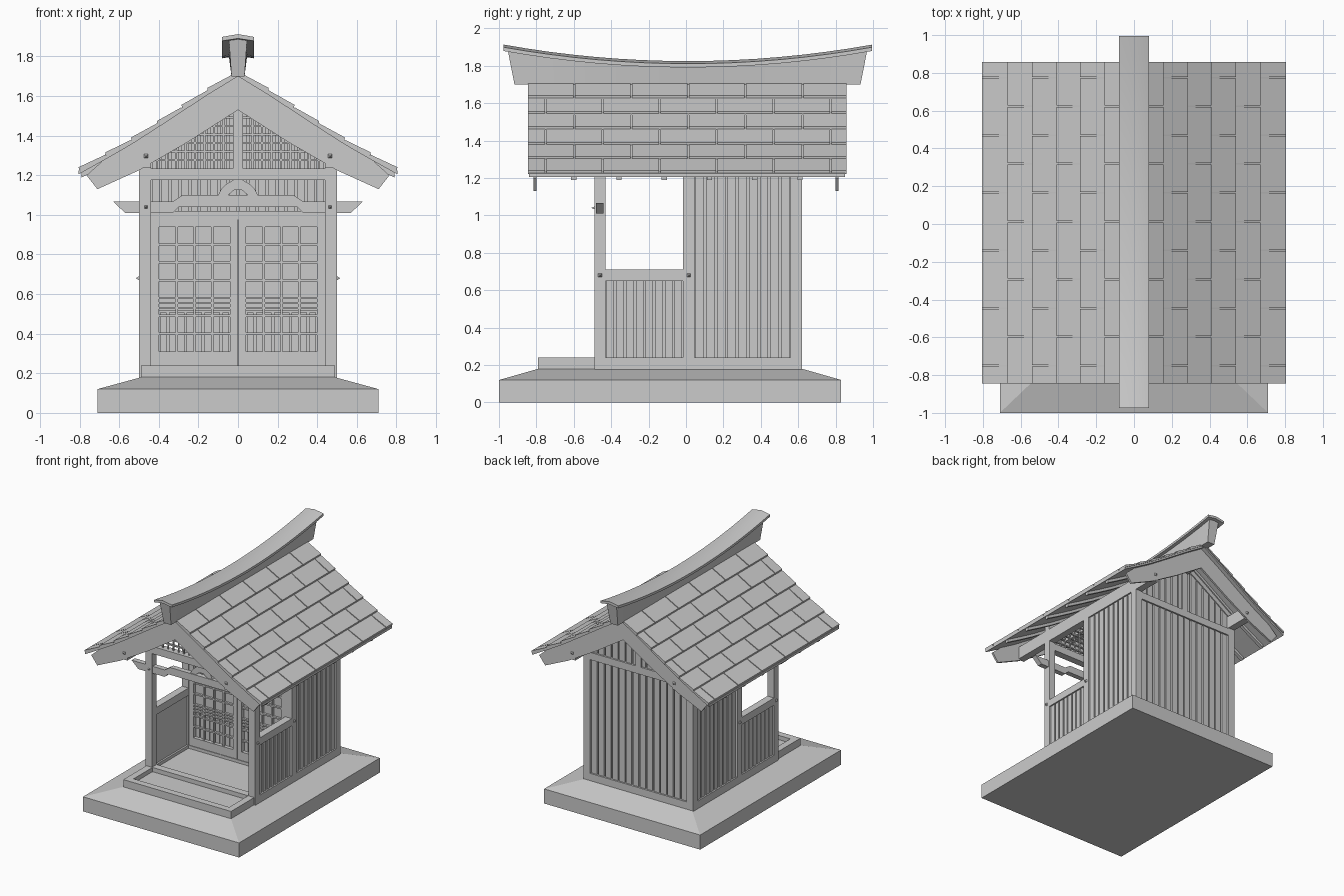
import bpy, bmesh

if "Cube" in bpy.data.objects:
    bpy.data.objects.remove(bpy.data.objects["Cube"])

# ---------- helpers ----------
class Part:
    """Collects solids into one mesh object; mirror=True repeats each at -x."""
    def __init__(self, name, mirror=False):
        self.name, self.mirror, self.bm = name, mirror, bmesh.new()

    def loft(self, rings):
        for s in ((1, -1) if self.mirror else (1,)):
            vs = [[self.bm.verts.new((s * x, y, z)) for x, y, z in r] for r in rings]
            n = len(rings[0])
            for a, b in zip(vs, vs[1:]):
                for i in range(n):
                    self.bm.faces.new((a[i], a[(i + 1) % n], b[(i + 1) % n], b[i]))
            self.bm.faces.new(vs[0])
            self.bm.faces.new(vs[-1])
        return self

    def prism(self, pts, y0, y1):          # (x, z) outline pushed along y
        return self.loft([[(x, y, z) for x, z in pts] for y in (y0, y1)])

    def box(self, x0, x1, y0, y1, z0, z1):
        return self.prism([(x0, z0), (x1, z0), (x1, z1), (x0, z1)], y0, y1)

    def done(self):
        bmesh.ops.recalc_face_normals(self.bm, faces=self.bm.faces)
        me = bpy.data.meshes.new(self.name)
        self.bm.to_mesh(me)
        self.bm.free()
        ob = bpy.data.objects.new(self.name, me)
        bpy.context.collection.objects.link(ob)
        return ob

ROOF = [(0, 1.72), (.155, 1.625), (.285, 1.54), (.41, 1.458), (.54, 1.375), (.67, 1.30), (.805, 1.225)]

def roof_z(x):
    x = abs(x)
    for (a, za), (b, zb) in zip(ROOF, ROOF[1:]):
        if x <= b:
            return za + (zb - za) * (x - a) / (b - a)
    return ROOF[-1][1]

def band(top, bottom, x1=.805):            # strip following the roof curve
    xs = [p[0] for p in ROOF if p[0] < x1] + [x1]
    return [(x, roof_z(x) - top) for x in xs] + [(x, roof_z(x) - bottom) for x in reversed(xs)]

def planks(a, b, n, gap=.012):             # even board spans between a and b
    w = (b - a) / n
    return [(a + i * w + gap / 2, a + (i + 1) * w - gap / 2) for i in range(n)]

# ---------- base ----------
base = Part("stone_base")
base.loft([[(-a, y0, z), (a, y0, z), (a, y1, z), (-a, y1, z)] for a, y0, y1, z in
           ((.71, -1, .83, 0), (.71, -1, .83, .12), (.49, -.79, .62, .18))]).done()

step = Part("entrance_step")
step.box(-.49, .49, -.79, -.735, .175, .24)
for s in (-1, 1):
    step.box(*sorted((s * .435, s * .49)), -.735, -.49, .175, .24)
step.box(-.435, .435, -.735, -.49, .175, .205)
step.done()

# ---------- frame ----------
floor = Part("floor")
floor.box(-.45, .45, -.44, .57, .175, .215).done()

sills = Part("sills")
sills.box(-.5, .5, -.49, -.43, .175, .24).box(-.5, .5, .56, .62, .175, .24)
for s in (-1, 1):
    sills.box(*sorted((s * .44, s * .5)), -.43, .56, .175, .24)
sills.done()

posts = Part("posts", True)
for y in (-.49, -.015, .56):
    posts.box(.44, .5, y, y + .06, .24, 1.34)
posts.done()

plates = Part("eave_purlins", True)
plates.box(.44, .5, -.81, .81, 1.24, 1.345).done()
Part("ridge_purlin").box(-.03, .03, -.8, .8, 1.57, 1.67).done()

tie = Part("gable_tie_beams")
for y in (-.49, .56):
    tie.box(-.5, .5, y, y + .06, 1.175, 1.235)
    tie.box(-.025, .025, y, y + .06, 1.235, 1.65)
tie.done()

# ---------- side and back walls ----------
rail = Part("porch_rails", True)
rail.box(.44, .5, -.43, -.015, .65, .71).done()

side = Part("side_boards", True)
side.box(.455, .475, -.43, -.015, .24, .65).box(.455, .475, .045, .56, .24, 1.36)
for a, b in planks(-.43, -.015, 8):
    side.box(.475, .488, a, b, .24, .65)
for a, b in planks(.045, .56, 9):
    side.box(.475, .488, a, b, .24, 1.24)
side.done()

back = Part("back_boards")
back.box(-.44, .44, .575, .592, .24, 1.2)
back.prism([(-.44, 1.2), (.44, 1.2), (.44, roof_z(.44) - .05), (0, 1.67), (-.44, roof_z(.44) - .05)], .575, .592)
for a, b in planks(-.44, .44, 14):
    back.box(a, b, .592, .607, .24, 1.175)
    back.prism([(a, 1.235), (b, 1.235), (b, roof_z(b) - .05), (a, roof_z(a) - .05)], .592, .607)
back.done()

# ---------- inner wall and lattice doors ----------
inner = Part("inner_wall_boards")
inner.prism([(-.44, 1.0), (.44, 1.0), (.44, roof_z(.44) - .05), (0, 1.67), (-.44, roof_z(.44) - .05)], .02, .035)
for a, b in planks(-.44, .44, 18):
    inner.prism([(a, 1.02), (b, 1.02), (b, roof_z(b) - .05), (a, roof_z(a) - .05)], .007, .02)
inner.done()
Part("door_lintel").box(-.44, .44, -.015, .045, .975, 1.02).done()
Part("door_sill").box(-.44, .44, -.015, .045, .2, .24).done()

door = Part("door_frames", True)
door.box(.003, .04, -.01, .03, .24, .975).box(.4, .44, -.01, .03, .24, .975)
door.box(.04, .4, -.01, .03, .24, .31).box(.04, .4, -.01, .03, .94, .975)
door.done()

lat = Part("door_lattice", True)
for i in range(1, 4):
    x = .04 + .09 * i
    lat.box(x - .006, x + .006, -.004, .014, .31, .94)
for z in (.4, .49, .53, .555, .58, .67, .76, .85):
    lat.box(.04, .4, -.006, .012, z - .006, z + .006)
lat.done()

panel = Part("door_panels", True)
panel.box(.04, .4, .018, .024, .515, .94).box(.04, .4, .026, .032, .31, .515)
for a, b in planks(.04, .4, 8):
    panel.box(a, b, .018, .026, .31, .508)
panel.done()

# ---------- front beam, ornament, gable lattice ----------
half = [(.28, 1.1), (.33, 1.067), (.63, 1.067), (.57, 1.01), (.33, 1.01), (.3, 1.04)]
beam = Part("front_rainbow_beam")
beam.prism(half + [(-x, z) for x, z in reversed(half)], -.482, -.44).done()

arch = [(.1, 1.1), (.085, 1.13), (.06, 1.155), (.025, 1.175)]
frog = Part("frog_leg_strut")
frog.prism(arch + [(-x, z) for x, z in reversed(arch)] +
           [(-.05, 1.1), (-.02, 1.125), (.02, 1.125), (.05, 1.1)], -.475, -.445).done()

grid = Part("gable_lattice", True)
for i in range(1, 9):
    x = .025 + .048 * i
    grid.box(x - .005, x + .005, -.465, -.455, 1.235, roof_z(x) - .05)
for i in range(1, 9):
    z = 1.235 + .043 * i
    reach = max(x / 100 for x in range(45) if roof_z(x / 100) - .05 > z)
    grid.box(.025, reach, -.468, -.452, z - .005, z + .005)
grid.done()

# ---------- roof ----------
Part("roof_boards", True).prism(band(.0, .02), -.84, .85).done()

raft = Part("rafters", True)
for i in range(6):
    y = -.6 + .242 * i
    raft.prism(band(.02, .045, .79), y - .014, y + .014)
for y in (-.485, .565):
    raft.prism(band(.02, .09, .5), y, y + .05)
raft.done()

barge = Part("bargeboards", True)
low = [(.765, 1.2), (.71, 1.13), (.5, 1.225), (.25, 1.37), (0, 1.53)]
for y in (-.815, .8):
    barge.prism([(x, roof_z(x) - .015) for x, _ in ROOF[:-1]] + low, y, y + .016)
barge.done()

tiles = Part("roof_tiles", True)
for r, ((xa, za), (xb, zb)) in enumerate(zip(ROOF, ROOF[1:])):
    first = -.75 if r % 2 else -.597
    seams = [-.848] + [first + .305 * i for i in range(6) if first + .305 * i < .84] + [.862]
    for a, b in zip(seams, seams[1:]):
        tiles.prism([(xa, za - .004), (xa, za + .004), (xb, zb + .016), (xb - .003, zb - .004)],
                    a + .004, b - .004)
tiles.done()

# ---------- curved ridge ----------
cap, stem = [], []
for i in range(-8, 9):
    t = i / 8
    z = 1.825 + .088 * t * t
    cap.append([(x, .01 + .985 * t, z + d) for x, d in
                ((0, 0), (.08, -.014), (.08, -.034), (0, -.022), (-.08, -.034), (-.08, -.014))])
    stem.append([(x, .008 + k * t, h) for x, k, h in
                 ((-.033, .925, 1.7), (.033, .925, 1.7), (.046, .962, z - .024), (-.046, .962, z - .024))])
for name, rings in (("ridge_cap", cap), ("ridge_stem", stem)):
    bpy.context.view_layer.objects.active = Part(name).loft(rings).done()
    bpy.ops.object.select_all(action='DESELECT')
    bpy.context.object.select_set(True)
    bpy.ops.object.shade_smooth_by_angle()

# ---------- pointed nail covers ----------
nails = Part("nail_covers", True)
sq = ((-1, -1), (1, -1), (1, 1), (-1, 1))
for y in (-.46, .015):
    nails.loft([[(x, y + a * r, .68 + b * r) for a, b in sq] for x, r in ((.498, .011), (.516, .001))])
for y, d, z in ((-.48, -1, 1.04), (-.814, -1, 1.297), (.815, 1, 1.297)):
    e = .025 if z < 1.1 else .016
    nails.loft([[(.465 + a * r, yy, z + b * r) for a, b in sq] for yy, r in ((y, .011), (y + d * e, .001))])
nails.done()
